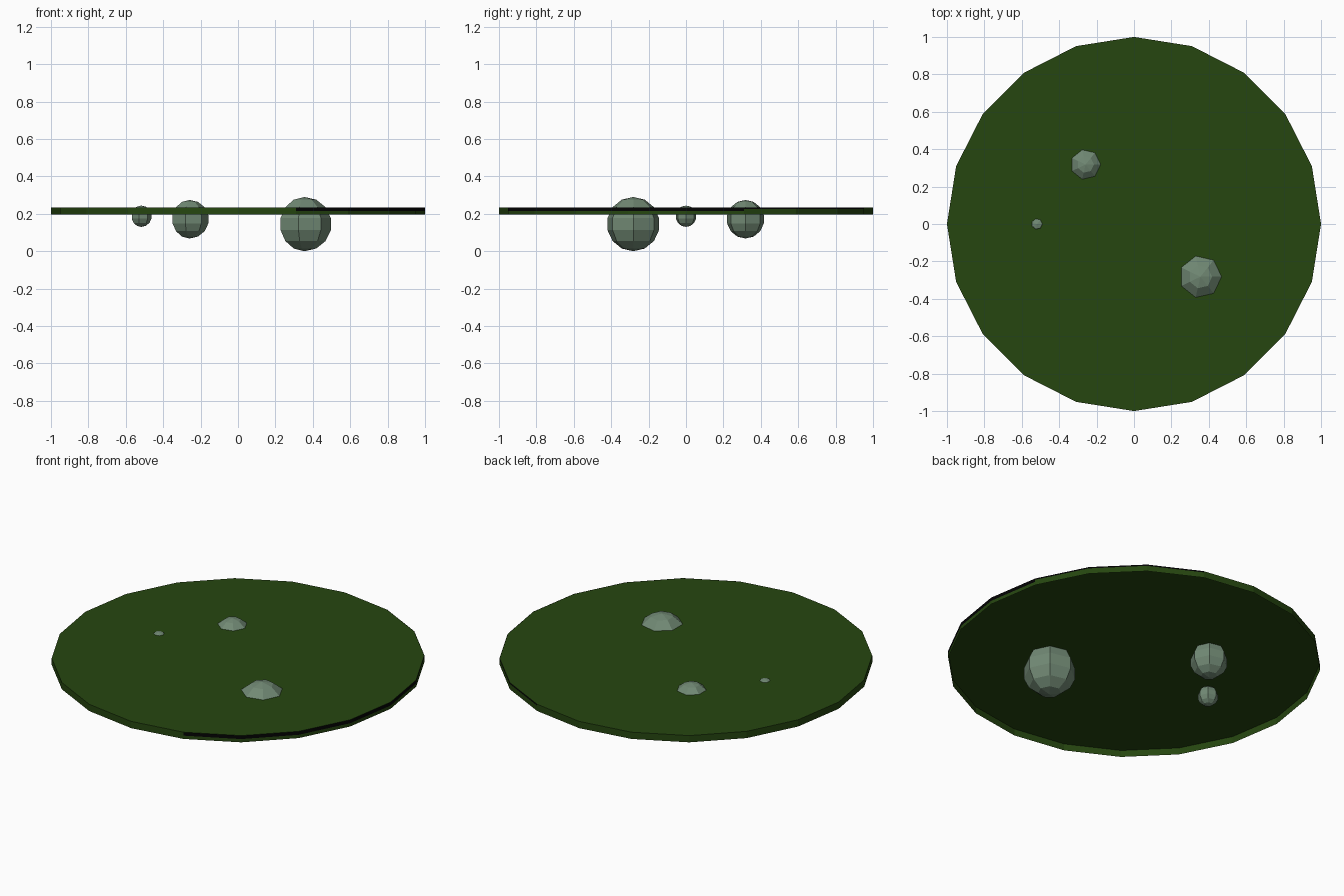
import bpy, bmesh
from math import sin, cos, pi, radians

if "Cube" in bpy.data.objects:
    bpy.data.objects.remove(bpy.data.objects["Cube"])


def material(name, rgb):
    m = bpy.data.materials.new(name)
    m.diffuse_color = (*rgb, 1)
    m.use_nodes = True
    m.node_tree.nodes["Principled BSDF"].inputs["Base Color"].default_value = m.diffuse_color
    return m


GRASS = material("grass_green", (0.019, 0.061, 0.005))
STONE = material("stone_grey_green", (0.165, 0.25, 0.175))
BLACK = material("edge_black", (0.001, 0.001, 0.001))


def finish(bm, name, mat):
    mesh = bpy.data.meshes.new(name)
    bm.to_mesh(mesh)
    bm.free()
    mesh.materials.append(mat)
    obj = bpy.data.objects.new(name, mesh)
    bpy.context.collection.objects.link(obj)
    return obj


def ring(bm, r, z, n, cx=0, cy=0):
    return [bm.verts.new((cx + r * cos(2 * pi * i / n), cy + r * sin(2 * pi * i / n), z))
            for i in range(n)]


def bridge(bm, low, high):
    n = len(low)
    for i in range(n):
        j = (i + 1) % n
        bm.faces.new((low[i], low[j], high[j], high[i]))


# Ground: twenty-sided disc with a flat top and a short skirt, open underneath
SIDES, TOP, BOTTOM = 20, 0.235, 0.195
bm = bmesh.new()
low, high = ring(bm, 1, BOTTOM, SIDES), ring(bm, 1, TOP, SIDES)
bridge(bm, low, high)
bm.faces.new(high)
finish(bm, "ground_disc", GRASS)


# Dark strip along part of the rim, thinner towards the back
def rim_strip(name, start, end, z0):
    bm = bmesh.new()
    pairs = []
    for deg in range(start, end + 1, 18):
        a = radians(deg)
        pairs.append([bm.verts.new((1.001 * cos(a), 1.001 * sin(a), z))
                      for z in (z0, TOP)])
    for p, q in zip(pairs, pairs[1:]):
        bm.faces.new((p[0], q[0], q[1], p[1]))
    finish(bm, name, BLACK)


rim_strip("rim_strip_front", -72, 18, 0.215)
rim_strip("rim_strip_back", 18, 72, 0.227)


# Rocks: faceted spheres with seven sides and seven bands, sunk into the ground
def rock(name, x, y, z, r, n=7):
    bm = bmesh.new()
    bottom = bm.verts.new((x, y, z - r))
    top = bm.verts.new((x, y, z + r))
    rings = [ring(bm, r * sin(pi * k / n), z - r * cos(pi * k / n), n, x, y)
             for k in range(1, n)]
    for a, b in zip(rings, rings[1:]):
        bridge(bm, a, b)
    for i in range(n):
        j = (i + 1) % n
        bm.faces.new((bottom, rings[0][j], rings[0][i]))
        bm.faces.new((top, rings[-1][i], rings[-1][j]))
    finish(bm, name, STONE)


rock("large_rock", 0.355, -0.282, 0.145, 0.145)
rock("medium_rock", -0.259, 0.318, 0.171, 0.103)
rock("small_rock", -0.518, 0.0, 0.187, 0.057)
